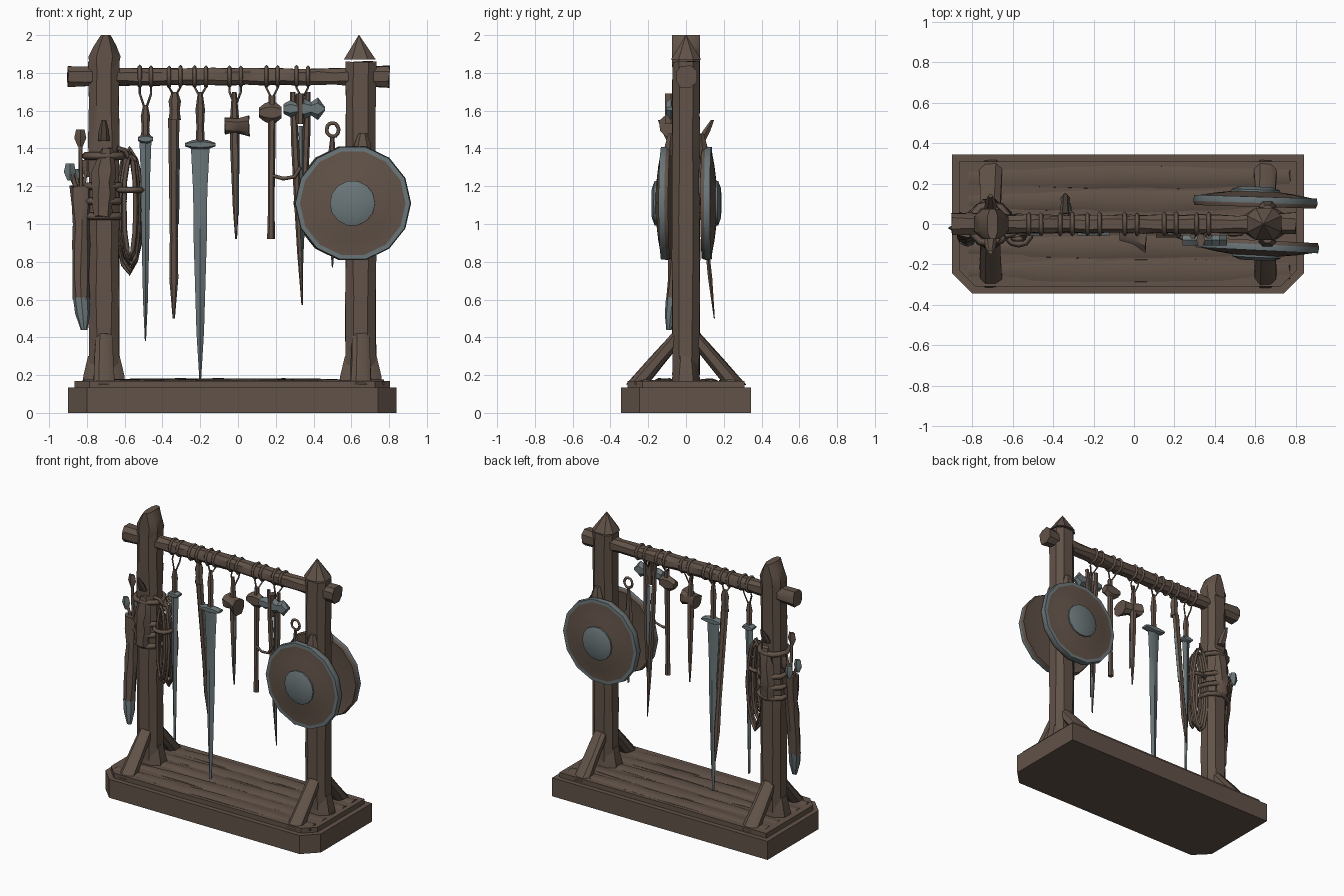
import bpy, bmesh, math, random
from mathutils import Vector, Matrix

random.seed(4)
if "Cube" in bpy.data.objects:
    bpy.data.objects.remove(bpy.data.objects["Cube"])


def material(name, rgb):
    mat = bpy.data.materials.new(name)
    mat.use_nodes = True
    mat.diffuse_color = (*rgb, 1)
    mat.node_tree.nodes["Principled BSDF"].inputs["Base Color"].default_value = (*rgb, 1)
    return mat


wood = material("dark wood", (0.12, 0.085, 0.065))
steel = material("dull steel", (0.145, 0.18, 0.19))


def select_only(obj):
    bpy.context.collection.objects.link(obj)
    bpy.ops.object.select_all(action="DESELECT")
    obj.select_set(True)
    bpy.context.view_layer.objects.active = obj


def finish(name, bm, materials):
    bmesh.ops.recalc_face_normals(bm, faces=bm.faces)
    mesh = bpy.data.meshes.new(name)
    bm.to_mesh(mesh)
    bm.free()
    for mat in materials:
        mesh.materials.append(mat)
    select_only(bpy.data.objects.new(name, mesh))
    bpy.ops.object.shade_smooth_by_angle(angle=math.radians(35))


def around(count, shift=0.0):
    """Cosine and sine of evenly spaced angles."""
    angles = [math.tau * (i + shift) / count for i in range(count)]
    return [(math.cos(t), math.sin(t)) for t in angles]


def bridge(bm, rings):
    """Join rings of vertices into a closed skin and return the faces by band."""
    bands = []
    for a, b in zip(rings, rings[1:]):
        corners = zip(a, a[1:] + a[:1], b[1:] + b[:1], b)
        bands.append([bm.faces.new(quad) for quad in corners])
    return bands + [[bm.faces.new(rings[0])], [bm.faces.new(rings[-1])]]


def limb(name, start, end, half, profile=(1, 1), mat=wood, sides=6, box=False, flat=False, rough=0.0, steps=1):
    """Loft from start to end; half is the width seen from the front and the depth along y."""
    start, end = Vector(start), Vector(end)
    level = abs(end.x - start.x) > abs(end.z - start.z)
    square, shift = (1.3, 0.5) if box else (1, 0)
    count = (len(profile) - 1) * steps
    bm = bmesh.new()
    rings = []
    for k in range(count + 1):
        low = min(k // steps, len(profile) - 2)
        blend = k / steps - low
        scale = profile[low] * (1 - blend) + profile[low + 1] * blend
        ring = []
        for c, s in around(sides, shift):
            width = half[0] * scale * max(-1, min(1, square * c))
            depth = half[1] * (1 if flat else scale) * max(-1, min(1, square * s))
            offset = Vector((0, depth, width) if level else (width, depth, 0))
            jitter = Vector([random.uniform(-rough, rough) for axis in "xyz"])
            ring.append(bm.verts.new(start.lerp(end, k / count) + offset + jitter))
        rings.append(ring)
    bridge(bm, rings)
    finish(name, bm, [mat])


def cord(name, points, radius, closed=False):
    curve = bpy.data.curves.new(name, "CURVE")
    curve.dimensions = "3D"
    curve.bevel_depth = radius
    curve.bevel_resolution = 0
    curve.use_fill_caps = True
    spline = curve.splines.new("POLY")
    spline.points.add(len(points) - 1)
    for point, co in zip(spline.points, points):
        point.co = (*co, 1)
    spline.use_cyclic_u = closed
    curve.materials.append(wood)
    select_only(bpy.data.objects.new(name, curve))
    bpy.ops.object.convert(target="MESH")


def loop(name, centre, axis, first, second, radius, wobble=0.06):
    """Closed elliptical cord around an axis."""
    points = []
    for c, s in around(12):
        r = 1 + random.uniform(-wobble, wobble)
        u, v = first * r * c, second * r * s
        offset = {"x": (0, u, v), "y": (u, 0, v), "z": (u, v, 0)}[axis]
        points.append(Vector(centre) + Vector(offset))
    cord(name, points, radius, closed=True)


# Base slab with cut front corners and a bevelled top edge
bm = bmesh.new()
bmesh.ops.create_cube(bm, size=1)
bmesh.ops.transform(bm, matrix=Matrix.Translation((-0.03, 0, 0.085)) @ Matrix.Diagonal((1.74, 0.69, 0.17, 1)), verts=bm.verts)
front_corners = [e for e in bm.edges if all(v.co.y < 0 for v in e.verts) and e.verts[0].co.x == e.verts[1].co.x]
bmesh.ops.bevel(bm, geom=front_corners, offset=0.1, segments=1, affect="EDGES")
top_rim = [e for e in bm.edges if all(v.co.z > 0.1 for v in e.verts)]
bmesh.ops.bevel(bm, geom=top_rim, offset=0.035, segments=2, affect="EDGES")
finish("base", bm, [wood])

# Worn planks on the base
for i in range(-2, 3):
    y = i * 0.115
    limb("base_plank", (-0.82, y, 0.16), (0.77, y, 0.16), (0.02, 0.055), (0.7, 1, 1, 0.7), box=True, sides=8, rough=0.004, steps=3)

# Posts with flared feet, and diagonal braces front and back
for side, x in (("right", -0.71), ("left", 0.65)):
    limb(side + "_post", (x, 0, 0.2), (x, 0, 1.86), (0.08, 0.072), box=True, sides=8, rough=0.004, steps=8)
    limb(side + "_post_foot", (x, 0, 0.1), (x, 0, 0.3), (0.12, 0.08), (1, 0.9, 0.7), box=True, sides=8)
    for s in (-1, 1):
        limb(side + "_brace", (x, s * 0.03, 0.42), (x, s * 0.26, 0.15), (0.055, 0.055), (0.8, 0.9, 1), box=True, sides=8, rough=0.004)

# Post caps: a ridge on one, a point on the other
limb("right_post_cap", (-0.71, 0, 1.83), (-0.7, 0, 2), (0.085, 0.075), (0.9, 1, 0.7, 0.3), box=True, flat=True, sides=8)
limb("left_post_cap", (0.645, 0, 1.87), (0.64, 0, 2), (0.085, 0.08), (1, 0.02), box=True, sides=8)

# Crossbeam with flared ends and lashings
limb("crossbeam", (-0.9, 0, 1.78), (0.8, 0, 1.78), (0.055, 0.055), (1, 0.8, 0.8, 0.8, 0.8, 0.8, 1), box=True, sides=8, rough=0.005, steps=3)


def hang(x, y, z):
    """Lashing on the beam and two cords down to the hung piece."""
    beam = 1.78
    for s in (-1, 1):
        side = x + s * 0.03
        loop("beam_lashing", (side, 0, beam), "x", 0.05, 0.05, 0.011)
        cord("hanging_cord", [(side, 0, beam - 0.05), (side, y / 2, (z + beam) / 2), (x, y, z)], 0.006)


def grip(name, x, y, top, bottom, radius=0.025):
    hang(x, y, top)
    limb(name + "_grip", (x, y, top + 0.03), (x, y, bottom), (radius, radius * 0.8), (0.5, 1, 0.8, 1))


def blade(name, x, y, top, tip, width):
    limb(name + "_blade", (x, y, top), (x, y, tip), (width, 0.013), (1, 0.75, 0.7, 0.55, 0.4, 0.1), steel, sides=4, flat=True)


def crosspiece(name, x, y, z, reach, height, profile, mat):
    limb(name, (x - reach, y, z), (x + reach, y, z), (height, 0.03), profile, mat, flat=True)


# Short sword and great sword
for name, x, top, collar, tip, reach, width in (("short_sword", -0.49, 1.6, 1.45, 0.38, 0.04, 0.032),
                                                ("great_sword", -0.2, 1.67, 1.42, 0.18, 0.08, 0.05)):
    grip(name, x, -0.03, top, collar)
    crosspiece(name + "_guard", x, -0.03, collar, reach, 0.03, (0.3, 0.8, 1, 0.8, 0.3), steel)
    blade(name, x, -0.03, collar, tip, width)

# Sheathed sword leaning back
grip("sheathed_sword", -0.335, 0.03, 1.67, 1.55, 0.033)
limb("sheath", (-0.34, 0.04, 1.56), (-0.34, 0.15, 0.5), (0.03, 0.016), (1, 0.9, 0.8, 0.7, 0.8, 0.2))
limb("sheath_edging", (-0.315, 0.06, 1.4), (-0.32, 0.1, 1), (0.008, 0.01), mat=steel, sides=4)

# War hammer
hang(-0.015, -0.03, 1.62)
limb("hammer_handle", (-0.02, -0.03, 1.7), (-0.01, -0.03, 0.92), (0.025, 0.022), (0.5, 1, 1, 0.8, 0.6, 0.2))
limb("hammer_head", (-0.07, -0.03, 1.52), (0.06, -0.08, 1.52), (0.045, 0.05), (1, 0.8, 1.2), box=True, sides=8, rough=0.004)
limb("hammer_inlay", (0, -0.045, 1.4), (0, -0.045, 1.05), (0.006, 0.005), mat=steel, sides=4)

# Mace with a side hook
hang(0.18, -0.04, 1.66)
limb("mace_handle", (0.18, -0.04, 1.68), (0.175, -0.04, 0.92), (0.021, 0.019), (0.9, 1, 0.9, 0.8, 1))
crosspiece("mace_head", 0.17, -0.04, 1.59, 0.06, 0.06, (0.4, 0.8, 1, 0.9, 0.5), wood)
cord("mace_hook", [(0.17, -0.04, 1.26), (0.24, -0.07, 1.24), (0.3, -0.08, 1.25), (0.33, -0.07, 1.3)], 0.01)

# Axes hung together beside the shields
hang(0.34, -0.05, 1.66)
for x, tip in ((0.29, 0.57), (0.37, 0.85)):
    limb("axe_handle", (x, -0.06, 1.7), (0.34, -0.04, tip), (0.021, 0.018), (0.7, 1, 0.9, 0.7, 0.2))
crosspiece("axe_head", 0.35, -0.08, 1.61, 0.11, 0.05, (0.5, 0.9, 0.6, 1.1, 0.7, 1.2, 0.2), steel)
limb("axe_socket", (0.33, -0.08, 1.53), (0.33, -0.08, 1.69), (0.022, 0.035))
blade("axe_spike", 0.34, -0.05, 1.52, 0.7, 0.02)
blade("hidden", 0.5, -0.05, 1.3, 0.77, 0.03)

# Ringed handle and shield hooks
loop("handle_ring", (0.5, -0.05, 1.5), "y", 0.032, 0.036, 0.01)
limb("ringed_handle", (0.5, -0.05, 1.47), (0.49, -0.05, 1.15), (0.025, 0.015), (0.4, 1, 1))
for s in (-1, 1):
    limb("shield_hook", (0.66, s * 0.09, 1.36), (0.66, s * 0.08, 1.48), (0.045, 0.03), (1, 1, 0.5))


# Round shields with steel rim and boss, one on each face of the post
def shield(name, x, y, turn):
    radii = (0.24, 0.3, 0.308, 0.304, 0.28, 0.2, 0.12, 0.12, 0.08)
    heights = (0.01, 0, 0.02, 0.05, 0.05, 0.065, 0.075, 0.085, 0.1)
    bm = bmesh.new()
    rings = [[bm.verts.new((r * c, -h, r * s)) for c, s in around(14)] for r, h in zip(radii, heights)]
    bands = bridge(bm, rings)
    for band in (bands[2], bands[3], bands[6], bands[7], bands[-1]):
        for face in band:
            face.material_index = 1
    bmesh.ops.transform(bm, matrix=Matrix.Translation((x, y, 1.11)) @ Matrix.Rotation(turn, 4, "Z"), verts=bm.verts)
    finish(name, bm, [wood, steel])


shield("front_shield", 0.61, -0.08, -0.05)
shield("back_shield", 0.6, 0.085, math.pi - 0.03)

# Coiled rope hung on the inner side of the right post
for i in range(8):
    centre = (random.uniform(-0.58, -0.56), i * 0.014 - 0.075, random.uniform(1.05, 1.09))
    loop("rope_coil", centre, "y", 0.03 + i * 0.005, 0.26 + i * 0.008, 0.012)
loop("rope_tie", (-0.57, -0.03, 1.18), "z", 0.065, 0.07, 0.016)
cord("rope_hanger", [(-0.64, -0.06, 1.4), (-0.6, -0.05, 1.39), (-0.57, -0.03, 1.33)], 0.014)

# Straps, pouches and pegs round the right post
for z in (1.04, 1.12, 1.2, 1.36):
    loop("post_strap", (-0.71, 0, z), "z", 0.1, 0.095, 0.02)
for s in (-1, 1):
    limb("strap_pouch", (-0.72, s * 0.09, 1.04), (-0.7, s * 0.08, 1.4), (0.06, 0.035), (0.8, 1, 1, 0.5), steps=2, rough=0.008)
    limb("strap_peg", (-0.71, s * 0.08, 1.44), (-0.71, s * 0.14, 1.55), (0.03, 0.025), (1, 0.9, 0.4))

# Quiver with a steel tip and arrows
limb("quiver", (-0.83, -0.07, 0.6), (-0.83, -0.02, 1.2), (0.06, 0.05), (0.7, 0.8, 0.8, 1), sides=8, steps=2, rough=0.005)
limb("quiver_tip", (-0.815, -0.09, 0.44), (-0.83, -0.07, 0.61), (0.044, 0.036), (0.4, 0.9, 1), steel, sides=8)
for x, y, z, mat in ((-0.89, -0.02, 1.3, steel), (-0.86, 0.04, 1.27, steel), (-0.835, -0.03, 1.48, wood), (-0.8, 0.02, 1.32, wood)):
    cord("arrow_shaft", [(-0.83, -0.02, 1.1), (x, y, z)], 0.012)
    limb("arrow_fletching", (x, y, z - 0.07), (x, y, z + 0.02), (0.032, 0.02), (0.4, 1, 0.7), mat, sides=4)
